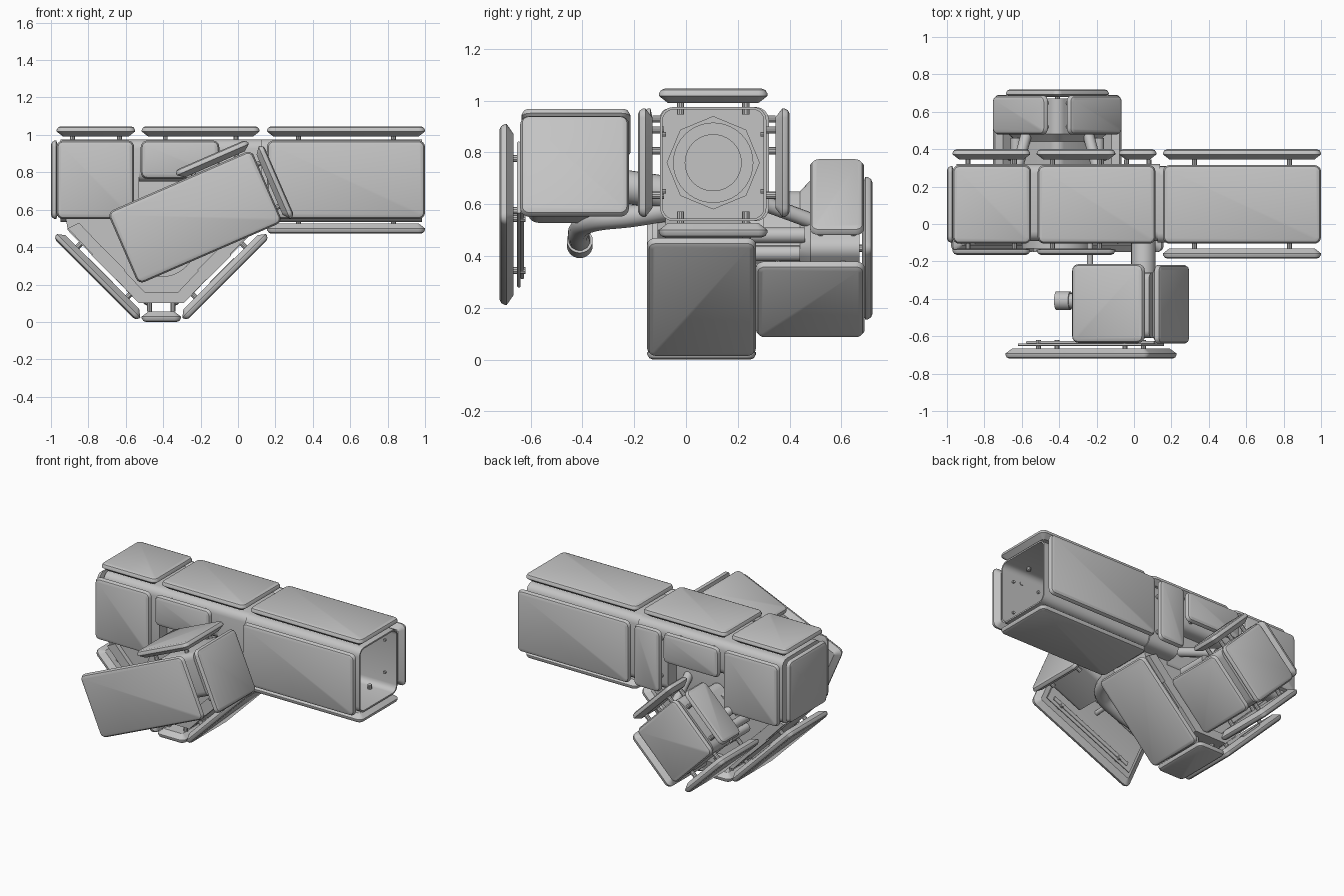
import bpy, bmesh, math
from mathutils import Matrix, Vector

cube = bpy.data.objects.get("Cube")
if cube:
    bpy.data.objects.remove(cube)

grey = bpy.data.materials.new("panel_grey")
grey.use_nodes = True
GREY = (0.55, 0.55, 0.55, 1)
grey.diffuse_color = GREY
grey.node_tree.nodes["Principled BSDF"].inputs["Base Color"].default_value = GREY

X, Y, Z = Vector((1, 0, 0)), Vector((0, 1, 0)), Vector((0, 0, 1))


def finish(name, bm, matrix=Matrix()):
    bmesh.ops.recalc_face_normals(bm, faces=bm.faces)
    bm.transform(matrix)
    mesh = bpy.data.meshes.new(name)
    bm.to_mesh(mesh)
    bm.free()
    mesh.materials.append(grey)
    ob = bpy.data.objects.new(name, mesh)
    bpy.context.collection.objects.link(ob)
    bpy.ops.object.select_all(action='DESELECT')
    ob.select_set(True)
    bpy.context.view_layer.objects.active = ob
    bpy.ops.object.shade_smooth_by_angle(angle=math.radians(32))
    return ob


def frame(origin, normal, up):
    # local x = side, y = up, z = normal
    n, u = Vector(normal).normalized(), Vector(up).normalized()
    s = u.cross(n)
    return Matrix.Translation(origin) @ Matrix((s, u, n)).transposed().to_4x4()


def ring(w, h, r, z, steps=5):
    pts = []
    for k, (sx, sy) in enumerate(((1, 1), (-1, 1), (-1, -1), (1, -1))):
        for i in range(steps):
            a = math.pi / 2 * (k + i / (steps - 1))
            pts.append((sx * (w / 2 - r) + r * math.cos(a),
                        sy * (h / 2 - r) + r * math.sin(a), z))
    return pts


def loft(name, rings, matrix, closed=False):
    bm = bmesh.new()
    loops = [[bm.verts.new(p) for p in pts] for pts in rings]
    pairs = list(zip(loops, loops[1:])) + ([(loops[-1], loops[0])] if closed else [])
    for a, b in pairs:
        for i in range(len(a)):
            j = (i + 1) % len(a)
            bm.faces.new((a[i], a[j], b[j], b[i]))
    if not closed:
        bm.faces.new(loops[0])
        bm.faces.new(loops[-1])
    return finish(name, bm, matrix)


def rod(name, start, end, r, sides=24):
    start, end = Vector(start), Vector(end)
    bm = bmesh.new()
    bmesh.ops.create_cone(bm, cap_ends=True, segments=sides, radius1=r, radius2=r,
                          depth=(end - start).length)
    turn = (end - start).to_track_quat('Z', 'Y').to_matrix().to_4x4()
    return finish(name, bm, Matrix.Translation((start + end) / 2) @ turn)


def plate(name, outer, normal, up, w, h, t=0.055):
    # armour panel: dished inner chamfer, softened outer rim, standoffs behind
    m = frame(outer, normal, up)
    spec = ((0.022, 0), (0.008, -0.006), (0, -0.02), (0, -0.028), (0.035, -t))
    loft(name, [ring(w - 2 * i, h - 2 * i, max(0.035 - i, 0.012), z) for i, z in spec], m)
    for sx in (-1, 1):
        for sy in (-1, 1):
            p = Vector((sx * w * 0.3, sy * h * 0.3, -t))
            rod(name + "_standoff", m @ p, m @ (p - Z * 0.045), 0.014, 10)


def block(name, lo, hi, r=0.03, matrix=Matrix()):
    # rounded beam running along x between two corners
    lo, hi = Vector(lo), Vector(hi)
    d, c = hi - lo, (hi + lo) / 2
    m = matrix @ frame((lo.x, c.y, c.z), X, Z)
    return loft(name, [ring(d.y, d.z, r, 0), ring(d.y, d.z, r, d.x)], m)


def prism(name, outline, y0, y1):
    return loft(name, [[(x, y, z) for x, z in outline] for y in (y0, y1)], Matrix())


# Beam panels: name, x range, front depth
MID_Y, MID_Z = 0.105, 0.76


def beam_plate(name, x0, x1, side, z0=0.55, z1=0.97, t=0.055):
    cx, w, cz = (x0 + x1) / 2, x1 - x0, (z0 + z1) / 2
    if side == "top":
        plate(name, (cx, MID_Y, 1.046), Z, Y, w, 0.42, t)
    elif side == "bottom":
        plate(name, (cx, MID_Y, 0.472), -Z, Y, w, 0.42, t)
    elif side == "back":
        plate(name, (cx, 0.4, cz), Y, Z, w, z1 - z0, t)
    else:
        plate(name, (cx, -0.13 - t, cz), -Y, Z, w, z1 - z0, t)


for x0, x1 in ((-0.97, -0.55), (-0.515, 0.115), (0.155, 1)):
    beam_plate("top_panel", x0, x1, "top")
beam_plate("bottom_panel", 0.155, 1, "bottom")
for side, t in (("front", 0.035), ("back", 0.055)):
    beam_plate(side + "_end_panel", -0.97, -0.555, side, t=t)
    beam_plate(side + "_half_panel", -0.52, -0.1, side, z0=0.765, t=t)
    beam_plate(side + "_long_panel", 0.155, 1, side)
beam_plate("back_narrow_panel", -0.08, 0.12, "back")
plate("end_cap_panel", (-1, MID_Y, MID_Z), -X, Z, 0.41, 0.42, 0.04)

# Beam core and hollow sleeve
block("core_end", (-0.95, -0.09, 0.535), (-0.53, 0.32, 0.975), 0.05)
block("core_upper", (-0.54, -0.09, 0.75), (-0.08, 0.32, 0.975), 0.05)
block("core_web", (-0.54, -0.01, 0.5), (-0.08, 0.23, 0.8))
block("core_joint", (-0.09, -0.09, 0.535), (0.14, 0.32, 0.975), 0.05)
sleeve = [ring(w, w + 0.03, r, z) for w, r, z in
          ((0.41, 0.05, 0), (0.41, 0.05, 0.86), (0.39, 0.04, 0.86), (0.39, 0.04, 0))]
loft("hollow_sleeve", sleeve, frame((0.125, MID_Y, 0.755), X, Z), closed=True)
rod("sleeve_collar", (0.13, MID_Y, MID_Z), (0.2, MID_Y, MID_Z), 0.18, 8)
rod("sleeve_hub", (0.13, MID_Y, MID_Z), (0.26, MID_Y, MID_Z), 0.155, 40)
rod("sleeve_hub_cap", (0.2, MID_Y, MID_Z), (0.27, MID_Y, MID_Z), 0.11, 40)
for x in (0.3, 0.5, 0.7, 0.9):
    for z in (0.65, 0.87):
        for y in (-0.085, 0.295):
            rod("sleeve_screw", (x, y - 0.008, z), (x, y + 0.008, z), 0.009, 8)

# Lower keel: tapered body with angled panels
CX, CZ = -0.41, 0.43


def keel_outline(points):
    return [(CX + x, z) for x, z in points] + [(CX - x, z) for x, z in reversed(points)]


prism("keel_body", keel_outline([(0.51, 0.55), (0.5, 0.49), (0.12, 0.1)]), -0.08, 0.22)
for y0, y1 in ((-0.11, -0.075), (0.215, 0.25)):
    for s in (-1, 1):
        rail = [(0.5, 0.5), (0.12, 0.1), (0.09, 0.16), (0.44, 0.53)]
        prism("keel_rail", [(CX + s * x, z) for x, z in rail], y0, y1)
        for k in range(4):
            a, b = 0.2 + k * 0.022, 0.24 - k * 0.022
            slot = [(a, b), (a + 0.13, b + 0.13), (a + 0.122, b + 0.138), (a - 0.008, b + 0.008)]
            prism("keel_vent_bar", [(CX + s * x, z + 0.03) for x, z in slot], y0, y1)
    prism("keel_foot_rail", keel_outline([(0.12, 0.1), (0.09, 0.16)]), y0, y1)
for s in (-1, 1):
    plate("keel_side_panel", (CX + s * 0.355, 0.06, 0.227), (s, 0, -1), Y, 0.63, 0.42)
plate("keel_bottom_panel", (CX, 0.06, 0), -Z, Y, 0.21, 0.42)
rod("keel_hub", (CX, -0.13, CZ), (CX, 0.3, CZ), 0.19, 40)
rod("keel_hub_cap", (CX, -0.15, CZ), (CX, -0.1, CZ), 0.13, 40)

# Rear pod: square turned on its corner
pod = frame((CX, 0.24, CZ), Y, (1, 0, 1))
loft("pod_core", [ring(w, w, 0.05, z) for w, z in
                  ((0.34, 0), (0.34, 0.2), (0.4, 0.24), (0.4, 0.43))], pod)
for sx in (-1, 1):
    out = 0.3 / math.sqrt(2)
    plate("pod_lower_panel", (CX + sx * out, 0.48, CZ - out), (sx, 0, -1), Y, 0.4, 0.42)
    plate("pod_upper_panel", (CX + sx * out, 0.583, CZ + out), (sx, 0, 1), Y, 0.4, 0.21)
    rod("pod_strut", (CX + sx * 0.24, 0.2, 0.64), (CX + sx * 0.16, 0.5, 0.53), 0.03, 12)
    rod("pod_knob", (CX + sx * 0.22, 0.25, 0.48), (CX + sx * 0.22, 0.46, 0.48), 0.03, 16)
    rod("pod_knob", (CX + sx * 0.22, 0.25, 0.41), (CX + sx * 0.22, 0.44, 0.41), 0.03, 16)
plate("pod_back_panel", (CX, 0.72, CZ), Y, (1, 0, 1), 0.41, 0.41, 0.04)

# Front arm: tilted panels around a compact core
TILT = math.radians(23.5)
u = Vector((math.cos(TILT), 0, math.sin(TILT)))
v = Vector((-math.sin(TILT), 0, math.cos(TILT)))
ARM = Vector((-0.23, 0, 0.56))
arm = Matrix.Translation(ARM) @ Matrix.Rotation(-TILT, 4, 'Y')
plate("arm_front_panel", ARM - Y * 0.72, -Y, v, 0.84, 0.42)
plate("arm_end_panel", ARM + u * 0.49 - Y * 0.43, u, v, 0.42, 0.42)
plate("arm_top_panel", ARM + u * 0.21 + v * 0.272 - Y * 0.425, v, u, 0.42, 0.42)
block("arm_core", (0.15, -0.61, -0.1), (0.42, -0.26, 0.19), 0.04, arm)
block("arm_backing_plate", (-0.36, -0.652, -0.15), (0.36, -0.638, 0.15), 0.005, arm)
for side in (-1, 1):
    block("arm_backing_rail", (-0.32, -0.64, side * 0.12 - 0.012),
          (0.32, -0.625, side * 0.12 + 0.012), 0.005, arm)
rod("arm_connector", (0.05, -0.05, 0.64), (0.05, -0.32, 0.68), 0.065)
rod("arm_stay", (-0.235, -0.08, 0.63), (-0.235, -0.64, 0.6), 0.016, 12)

# Curved grip pipe with a rounded end
path = ((0.05, -0.05, 0.58), (0.04, -0.2, 0.555), (-0.04, -0.36, 0.535),
        (-0.2, -0.41, 0.5), (-0.38, -0.41, 0.45))
curve = bpy.data.curves.new("grip_pipe", 'CURVE')
curve.dimensions = '3D'
curve.bevel_depth = 0.042
curve.bevel_resolution = 4
curve.use_fill_caps = True
spline = curve.splines.new('BEZIER')
spline.bezier_points.add(len(path) - 1)
for bp, co in zip(spline.bezier_points, path):
    bp.co = co
    bp.handle_left_type = bp.handle_right_type = 'AUTO'
curve.materials.append(grey)
pipe = bpy.data.objects.new("grip_pipe", curve)
bpy.context.collection.objects.link(pipe)
rod("grip_end", (-0.34, -0.41, 0.46), (-0.415, -0.41, 0.44), 0.05)
